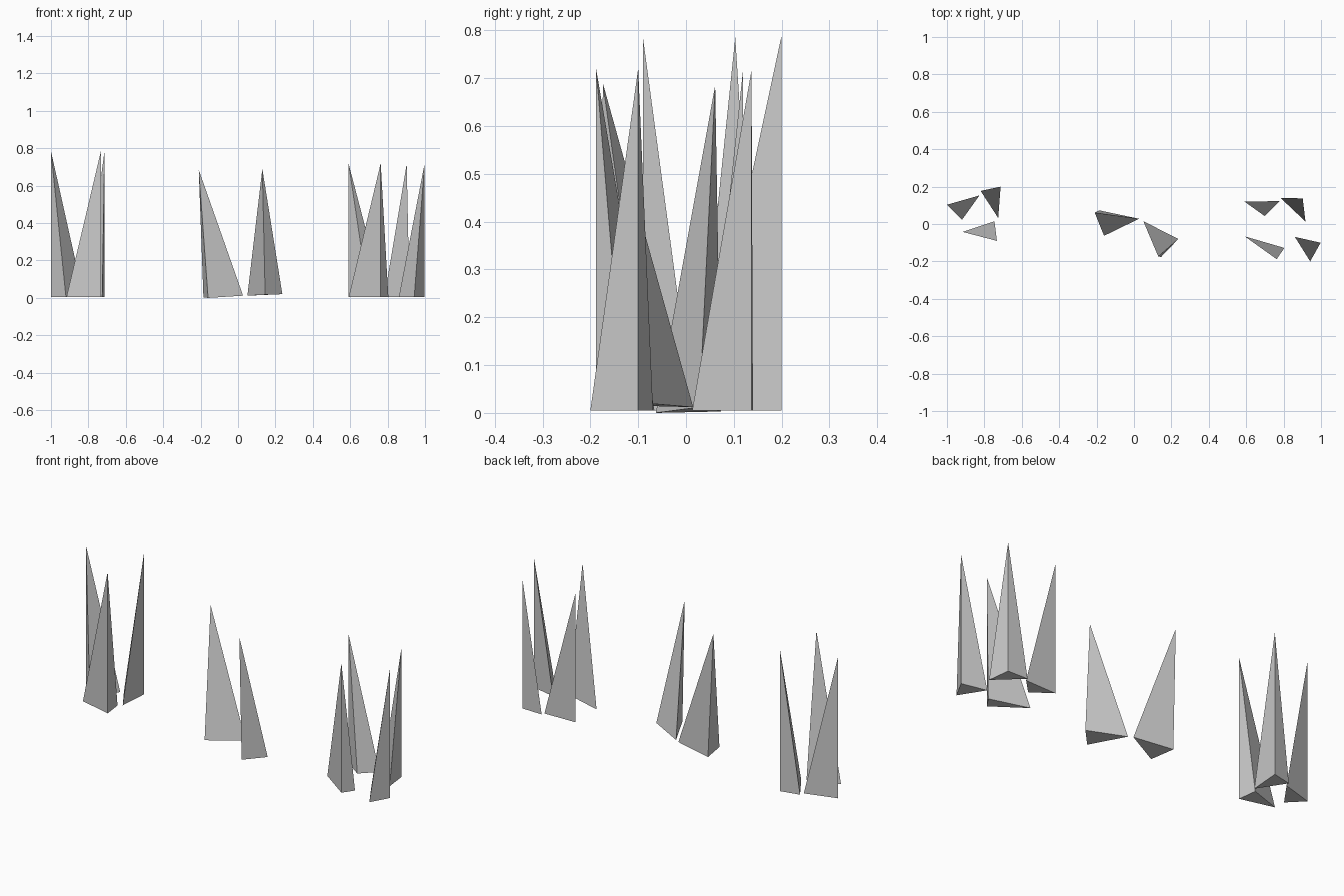
import bpy
import bmesh

cube = bpy.data.objects.get("Cube")
if cube:
    bpy.data.objects.remove(cube, do_unlink=True)

# One plain grey for every shard
grey = bpy.data.materials.new("light_grey")
grey.use_nodes = True
colour = (0.6, 0.6, 0.6, 1)
grey.diffuse_color = colour
grey.node_tree.nodes["Principled BSDF"].inputs["Base Color"].default_value = colour


def shard(name, tip, base):
    """Closed three-sided spike: a triangular foot joined to one tip."""
    bm = bmesh.new()
    foot = [bm.verts.new(p) for p in base]
    top = bm.verts.new(tip)
    bm.faces.new(foot)
    for i in range(3):
        bm.faces.new((foot[i], foot[(i + 1) % 3], top))
    bmesh.ops.recalc_face_normals(bm, faces=bm.faces)
    mesh = bpy.data.meshes.new(name)
    bm.to_mesh(mesh)
    bm.free()
    mesh.materials.append(grey)
    bpy.context.collection.objects.link(bpy.data.objects.new(name, mesh))


def upright_shard(name, height, corner, second, third):
    """Spike on level ground whose tip stands straight above one corner."""
    shard(name, (*corner, height), [(x, y, 0.005) for x, y in (corner, second, third)])


# Right cluster of three tall shards
upright_shard("right_outer_shard", 0.785, (-1, 0.103), (-0.826, 0.153), (-0.92, 0.022))
upright_shard("right_back_shard", 0.79, (-0.713, 0.2), (-0.82, 0.177), (-0.726, 0.032))
upright_shard("right_front_shard", 0.785, (-0.733, -0.09), (-0.917, -0.042), (-0.746, 0.015))

# Left cluster of four shards
upright_shard("left_back_inner_shard", 0.715, (0.592, 0.119), (0.778, 0.123), (0.698, 0.043))
upright_shard("left_back_outer_shard", 0.717, (0.902, 0.137), (0.783, 0.14), (0.917, 0.013))
upright_shard("left_front_inner_shard", 0.72, (0.763, -0.188), (0.592, -0.066), (0.804, -0.128))
upright_shard("left_front_outer_shard", 0.72, (0.998, -0.1), (0.86, -0.069), (0.942, -0.2))

# Middle pair, slightly tilted
shard("middle_right_shard", (-0.21, 0.061, 0.685),
      [(-0.185, 0.073, 0.003), (0.027, 0.028, 0.012), (-0.16, -0.063, 0)])
shard("middle_left_shard", (0.13, -0.174, 0.69),
      [(0.05, 0.015, 0.012), (0.237, -0.08, 0.02), (0.145, -0.176, 0.017)])
